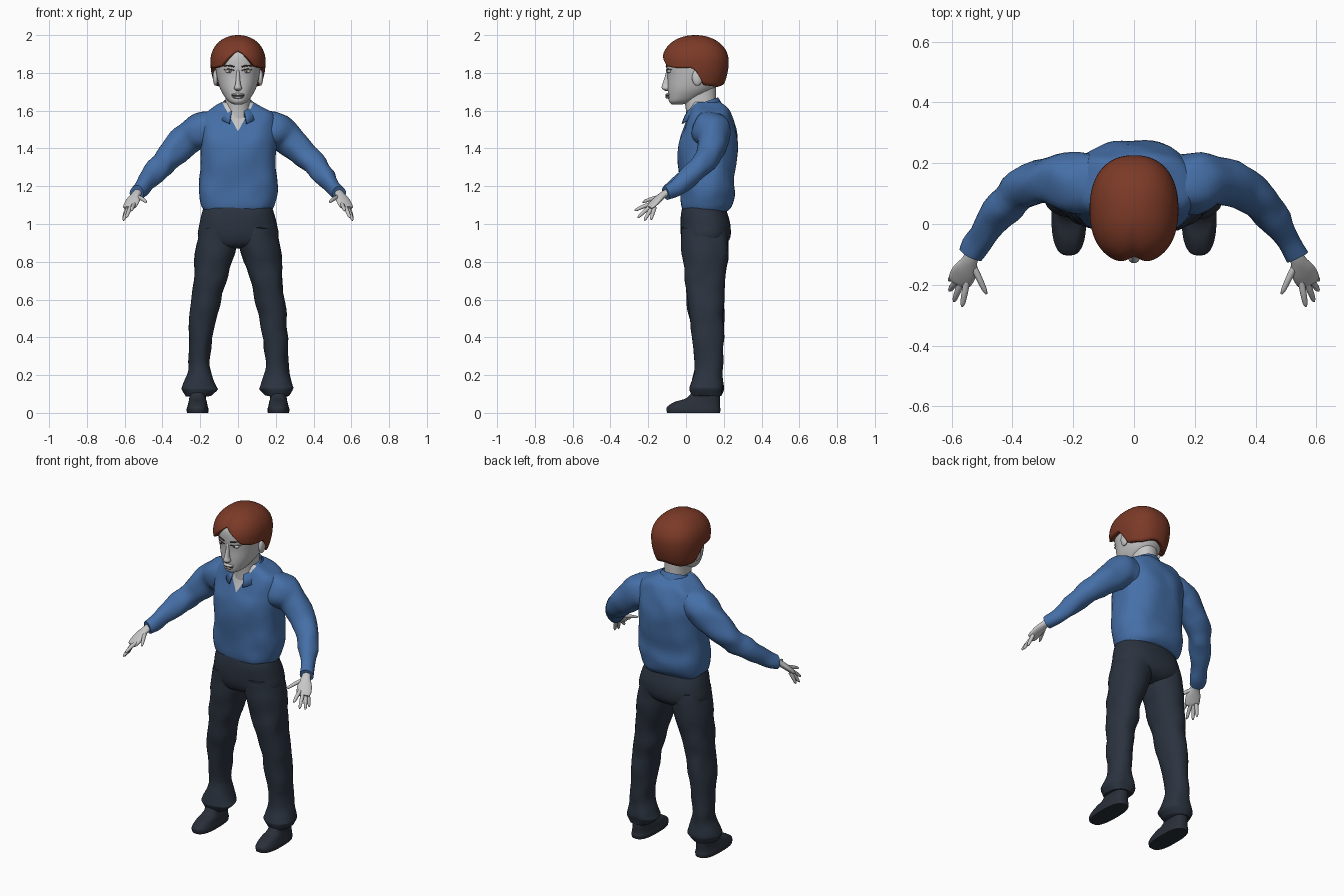
import bpy, bmesh, math
from mathutils import Vector, noise

cube = bpy.data.objects.get("Cube")
if cube:
    bpy.data.objects.remove(cube, do_unlink=True)


def material(name, r, g, b):
    m = bpy.data.materials.new(name)
    m.use_nodes = True
    m.diffuse_color = (r, g, b, 1)
    bsdf = next(n for n in m.node_tree.nodes if n.type == 'BSDF_PRINCIPLED')
    bsdf.inputs["Base Color"].default_value = (r, g, b, 1)
    bsdf.inputs["Roughness"].default_value = 0.7
    return m


SKIN = material("pale grey skin", 0.57, 0.57, 0.57)
SHIRT = material("blue cloth", 0.06, 0.16, 0.39)
TROUSER = material("dark navy cloth", 0.024, 0.033, 0.05)
SHOE = material("dark shoe leather", 0.022, 0.028, 0.04)
HAIR = material("red brown hair", 0.2, 0.042, 0.02)
BROW = material("dark brown brow", 0.06, 0.035, 0.03)


def finish(name, bm, *mats):
    """Turn a bmesh into a smooth shaded object."""
    bmesh.ops.recalc_face_normals(bm, faces=bm.faces[:])
    mesh = bpy.data.meshes.new(name)
    bm.to_mesh(mesh)
    bm.free()
    obj = bpy.data.objects.new(name, mesh)
    bpy.context.collection.objects.link(obj)
    for m in mats:
        mesh.materials.append(m)
    bpy.ops.object.select_all(action='DESELECT')
    bpy.context.view_layer.objects.active = obj
    obj.select_set(True)
    bpy.ops.object.shade_smooth_by_angle(angle=math.radians(50))
    return obj


def smooth_rows(rows, steps):
    """Interpolate rows of numbers with a Catmull-Rom spline."""
    rows = [Vector(r) for r in rows]
    out = []
    for i in range(len(rows) - 1):
        b, c = rows[i], rows[i + 1]
        a = rows[i - 1] if i else b
        d = rows[i + 2] if i + 2 < len(rows) else c
        for k in range(steps):
            t = k / steps
            out.append(b + (c - a) * (t / 2) + (a * 2 - b * 5 + c * 4 - d) * (t * t / 2)
                       + (b * 3 - a - c * 3 + d) * (t ** 3 / 2))
    return out + [rows[-1]]


def signed_power(v, p):
    return math.copysign(abs(v) ** p, v)


def oval(n, power):
    angles = [2 * math.pi * i / n for i in range(n)]
    return [(signed_power(math.sin(a), 2 / power), -signed_power(math.cos(a), 2 / power))
            for a in angles]


def grid(rings, closed=True, caps=True, fold=0, freq=8):
    """Skin rings of points, with optional cloth folds."""
    bm = bmesh.new()
    rows = [[bm.verts.new(p + noise.noise_vector(p * freq) * fold) for p in ring]
            for ring in rings]
    n = len(rows[0])
    for low, high in zip(rows, rows[1:]):
        for i in range(n if closed else n - 1):
            j = (i + 1) % n
            bm.faces.new((low[i], low[j], high[j], high[i]))
    if closed and caps:
        bm.faces.new(rows[0])
        bm.faces.new(rows[-1])
    return bm


def stack(rows, n=40, power=2.2, steps=4, **kw):
    """Level rings given as left, right, front, back, height."""
    rings = []
    for x0, x1, y0, y1, z in smooth_rows(rows, steps):
        rings.append([Vector(((x0 + x1) / 2 + u * (x1 - x0) / 2,
                              (y0 + y1) / 2 + v * (y1 - y0) / 2, z))
                      for u, v in oval(n, power)])
    return grid(rings, **kw)


def tube(rows, n=24, steps=4, **kw):
    """Rings across a path given as x, y, z, side radius, upright radius."""
    rows = smooth_rows(rows, steps)
    centres = [Vector(r[:3]) for r in rows]
    rings = []
    for i, (c, r) in enumerate(zip(centres, rows)):
        along = (centres[min(i + 1, len(rows) - 1)] - centres[max(i - 1, 0)]).normalized()
        side = along.cross(Vector((0, 0, 1))).normalized()
        up = side.cross(along)
        rings.append([c + side * u * r[3] + up * v * r[4] for u, v in oval(n, 2)])
    return grid(rings, **kw)


def flip(rows, s):
    return [(s * r[0],) + tuple(r[1:]) for r in rows]


def flip_box(rows, s):
    return [r if s > 0 else (-r[1], -r[0]) + tuple(r[2:]) for r in rows]


def ball(name, centre, size, mat):
    bm = bmesh.new()
    bmesh.ops.create_uvsphere(bm, u_segments=20, v_segments=12, radius=1)
    for v in bm.verts:
        v.co = Vector(centre) + Vector(a * b for a, b in zip(v.co, size))
    return finish(name, bm, mat)


def widths(rows):
    return [(-r[0],) + tuple(r) for r in rows]


# Shirt body, with the open neck cut in along two planes
shirt = stack(widths([
    (.175, -.015, .22, 1.07), (.195, -.025, .245, 1.1), (.21, -.03, .26, 1.17),
    (.2, -.035, .26, 1.28), (.2, -.04, .272, 1.42), (.205, -.015, .265, 1.5),
    (.195, .005, .24, 1.57), (.145, .015, .22, 1.61), (.08, .03, .18, 1.645)]),
    n=56, power=2.5, fold=.012, freq=9)
for s in (1, -1):
    bmesh.ops.bisect_plane(shirt, geom=shirt.verts[:] + shirt.edges[:] + shirt.faces[:],
                           plane_co=(0, 0, 1.49), plane_no=(s, 0, -.55))
for f in shirt.faces:
    c = f.calc_center_median()
    f.material_index = int(c.y < .06 and abs(c.x) < (c.z - 1.49) * .55)
finish("shirt_body", shirt, SHIRT, SKIN)

# Folded collar, open at the front
collar = []
for drop, spread in ((.05, -.008), (0, 0), (.025, .016), (.065, .034)):
    row = []
    for i in range(41):
        a = math.radians(24 + 312 * i / 40)
        back = (1 - math.cos(a)) / 2
        row.append(Vector(((.08 + spread) * math.sin(a), .085 - (.085 + spread) * math.cos(a),
                           1.585 + .085 * back ** .6 - drop)))
    collar.append(row)
collar = finish("collar", grid(collar, closed=False), SHIRT)
collar.modifiers.new("cloth", 'SOLIDIFY').thickness = .008

# Neck and head
finish("neck", stack(widths([(.085, .005, .17, 1.53), (.068, .0, .16, 1.6),
                             (.066, -.01, .16, 1.68), (.07, 0, .16, 1.74)])), SKIN)
finish("head", stack(widths([
    (.022, -.075, -.02, 1.633), (.05, -.09, .04, 1.648), (.075, -.094, .1, 1.68),
    (.096, -.097, .155, 1.72), (.112, -.098, .19, 1.78), (.12, -.105, .2, 1.84),
    (.115, -.1, .195, 1.9), (.08, -.06, .15, 1.95)])), SKIN)

# Face
finish("nose", stack(widths([(.01, -.11, -.08, 1.705), (.021, -.128, -.08, 1.718),
                             (.014, -.125, -.08, 1.74), (.01, -.112, -.08, 1.78),
                             (.008, -.102, -.08, 1.82)]), n=16), SKIN)
ball("upper_lip", (0, -.094, 1.685), (.034, .016, .008), SKIN)
ball("lower_lip", (0, -.093, 1.671), (.028, .016, .008), SKIN)
finish("mouth_line", tube([(-.033, -.091, 1.677, .002, .002), (0, -.107, 1.678, .002, .002),
                           (.033, -.091, 1.677, .002, .002)], n=8), BROW)
for s, side in ((1, "left"), (-1, "right")):
    ball(side + "_eye", (s * .047, -.087, 1.808), (.02, .013, .009), SKIN)
    ball(side + "_iris", (s * .045, -.0985, 1.808), (.006, .003, .006), BROW)
    for part, z, r in (("brow", 1.836, .004), ("lash", 1.817, .0025)):
        arc = [(.02, -.104, z - .004, r, r), (.05, -.097, z + .003, r, r),
               (.077, -.076, z, r / 2, r / 2)]
        finish(f"{side}_{part}", tube(flip(arc, s), n=8), BROW)
    ball(side + "_ear", (s * .119, .06, 1.775), (.014, .028, .043), SKIN)

# Hair cap: rounded dome with a hem that changes around the head
HEM = [(0, 1.92), (14, 1.89), (36, 1.835), (60, 1.825), (88, 1.825),
       (104, 1.735), (140, 1.725), (180, 1.745)]


def hem_height(deg):
    for (a, za), (b, zb) in zip(HEM, HEM[1:]):
        if deg <= b:
            return za + (zb - za) * (deg - a) / (b - a)


columns = 80
outline = oval(columns, 2.3)
dome = []
for k in range(1, 25):
    ring = []
    for i, (u, v) in enumerate(outline):
        deg = 360 * i / columns
        deg = min(deg, 360 - deg)
        z = 2 - (2 - hem_height(deg)) * (1 - math.cos(k / 24 * math.pi / 2))
        if z > 1.86:
            r = (1 - ((z - 1.86) / .14) ** 2.1) ** .48
        else:
            r = 1 - .16 * ((1.86 - z) / .13) ** 2
        part = 1 - .05 * math.exp(-(deg / 7) ** 2)
        ring.append(Vector((u * r * .146, .048 + v * r * part * .178, z)))
    dome.append(ring)
bm = grid(dome, caps=False)
bm.verts.ensure_lookup_table()
bm.faces.new(bm.verts[:columns])
hair = finish("hair", bm, HAIR, TROUSER)
shell = hair.modifiers.new("thickness", 'SOLIDIFY')
shell.thickness = .028
shell.offset = -1
shell.material_offset = 1

# Trouser seat
finish("trouser_seat", stack(widths([
    (.172, -.01, .205, 1.11), (.185, -.025, .215, 1.07), (.203, -.03, .238, 1),
    (.213, -.025, .235, .93), (.17, 0, .2, .885), (.06, .05, .15, .87)]),
    n=48, power=2.4, fold=.006), TROUSER)

LEG = [(.01, .2, -.02, .22, .98), (.008, .222, -.02, .225, .88), (.055, .235, -.008, .21, .73),
       (.09, .247, .005, .2, .6), (.115, .257, .02, .198, .49), (.148, .264, .045, .195, .3),
       (.14, .27, .045, .195, .21), (.115, .292, .025, .2, .145), (.11, .296, .02, .198, .125),
       (.145, .277, .035, .188, .09)]
SHOE_BODY = [(.158, .27, -.1, .18, 0), (.156, .272, -.104, .183, .018),
             (.16, .268, -.098, .18, .034), (.165, .262, -.06, .18, .058),
             (.17, .258, .005, .18, .08), (.172, .258, .045, .178, .13)]
ARM = [(.13, .13, 1.5, .1, .1), (.2, .135, 1.49, .1, .1), (.27, .145, 1.445, .08, .088),
       (.36, .115, 1.36, .068, .07), (.43, .055, 1.285, .06, .06), (.5, -.04, 1.2, .044, .046),
       (.535, -.105, 1.165, .036, .036)]
PALM = [(.528, -.09, 1.17, .024, .02), (.54, -.12, 1.155, .026, .018),
        (.556, -.155, 1.125, .04, .017), (.572, -.185, 1.095, .04, .014),
        (.578, -.197, 1.085, .03, .009)]
FINGERS = {  # root and tip
    "thumb": ((.53, -.135, 1.145), (.485, -.23, 1.115)),
    "index_finger": ((.55, -.19, 1.105), (.565, -.272, 1.07)),
    "middle_finger": ((.568, -.19, 1.09), (.592, -.255, 1.033)),
    "ring_finger": ((.58, -.18, 1.085), (.607, -.22, 1.018)),
    "little_finger": ((.585, -.165, 1.09), (.608, -.185, 1.022)),
}

# Limbs on both sides
for s, side in ((1, "left"), (-1, "right")):
    finish(side + "_trouser_leg", stack(flip_box(LEG, s), n=32, fold=.011, freq=10), TROUSER)
    finish(side + "_shoe", stack(flip_box(SHOE_BODY, s), n=32, power=2.7), SHOE)
    finish(side + "_sleeve", tube(flip(ARM, s), n=32, fold=.013, freq=11), SHIRT)
    finish(side + "_palm", tube(flip(PALM, s)), SKIN)
    for name, (root, tip) in FINGERS.items():
        a, b = Vector(root), Vector(tip)
        path = []
        for t, r in ((0, .011), (.45, .0105), (.85, .008), (1, .003)):
            p = a.lerp(b, t)
            path.append((p.x, p.y, p.z + .012 * t * (1 - t), r, r))
        finish(f"{side}_{name}", tube(flip(path, s), n=12), SKIN)
